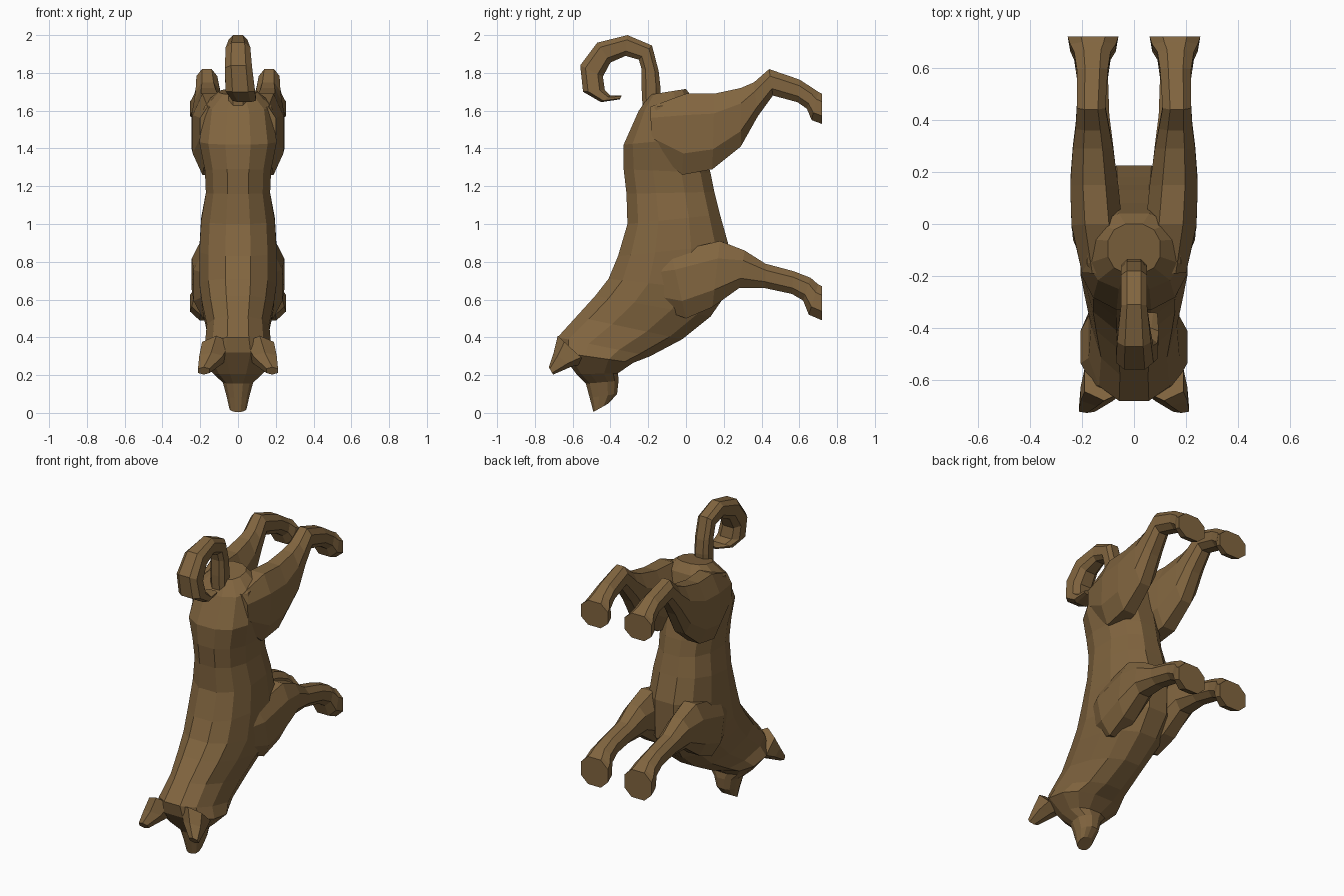
import bpy, bmesh
from math import cos, sin, pi, copysign

fur = bpy.data.materials.new("brown_fur")
fur.diffuse_color = (0.22, 0.13, 0.05, 1)


def loft(name, stations, sides, side=1, power=0.85):
    """Station: (y1, z1, y2, z2, x_inner, x_outer) - ring between two profile points."""
    bm = bmesh.new()
    peak = cos(pi / sides) ** power
    rings = []
    for y1, z1, y2, z2, xi, xo in stations:
        ring = []
        for k in range(sides):
            a = 2 * pi * (k + 0.5) / sides
            c = copysign(abs(cos(a)) ** power, cos(a)) / peak
            s = copysign(abs(sin(a)) ** power, sin(a)) / peak
            x = (xi + xo) / 2 + c * (xo - xi) / 2
            t = (1 + s) / 2
            ring.append(bm.verts.new((side * x, y1 + (y2 - y1) * t, z1 + (z2 - z1) * t)))
        rings.append(ring)
    for a, b in zip(rings, rings[1:]):
        for k in range(sides):
            j = (k + 1) % sides
            bm.faces.new((a[k], a[j], b[j], b[k]))
    bm.faces.new(rings[0])
    bm.faces.new(rings[-1])
    bmesh.ops.recalc_face_normals(bm, faces=bm.faces)
    me = bpy.data.meshes.new(name)
    bm.to_mesh(me)
    bm.free()
    me.materials.append(fur)
    ob = bpy.data.objects.new(name, me)
    bpy.context.collection.objects.link(ob)
    return ob


def sym(rows):
    return [(a, b, c, d, -w, w) for a, b, c, d, w in rows]


# Torso, neck, head and muzzle, from rump down to nose
body = loft("dog_body", sym([
    (-0.19, 1.685, 0.00, 1.715, 0.10),
    (-0.25, 1.60, 0.04, 1.66, 0.18),
    (-0.33, 1.42, 0.08, 1.46, 0.205),
    (-0.33, 1.29, 0.13, 1.27, 0.175),
    (-0.315, 1.16, 0.15, 1.17, 0.17),
    (-0.31, 1.00, 0.18, 1.05, 0.195),
    (-0.36, 0.83, 0.225, 0.89, 0.205),
    (-0.41, 0.71, 0.22, 0.64, 0.205),
    (-0.48, 0.62, 0.13, 0.51, 0.19),
    (-0.58, 0.51, -0.02, 0.39, 0.165),
    (-0.68, 0.40, -0.19, 0.30, 0.175),
    (-0.665, 0.32, -0.28, 0.265, 0.205),
    (-0.58, 0.205, -0.36, 0.21, 0.13),
    (-0.53, 0.155, -0.357, 0.17, 0.08),
    (-0.51, 0.08, -0.365, 0.10, 0.06),
    (-0.49, 0.005, -0.41, 0.05, 0.045),
]), 12)

front_leg = [
    (-0.24, 0.80, -0.16, 0.56, 0.06, 0.17),
    (-0.08, 0.85, 0.00, 0.50, 0.05, 0.235),
    (0.18, 0.91, 0.14, 0.56, 0.065, 0.245),
    (0.31, 0.86, 0.28, 0.66, 0.08, 0.235),
    (0.42, 0.79, 0.42, 0.66, 0.095, 0.22),
    (0.57, 0.75, 0.56, 0.63, 0.10, 0.22),
    (0.66, 0.715, 0.62, 0.595, 0.09, 0.23),
    (0.70, 0.68, 0.65, 0.52, 0.07, 0.245),
    (0.72, 0.67, 0.72, 0.49, 0.06, 0.255)]
hind_leg = [
    (-0.19, 1.62, -0.18, 1.40, 0.05, 0.20),
    (0.00, 1.69, -0.02, 1.26, 0.045, 0.24),
    (0.15, 1.69, 0.14, 1.29, 0.06, 0.245),
    (0.29, 1.72, 0.29, 1.41, 0.08, 0.235),
    (0.36, 1.75, 0.38, 1.57, 0.095, 0.225),
    (0.44, 1.82, 0.46, 1.68, 0.11, 0.22),
    (0.60, 1.765, 0.59, 1.645, 0.10, 0.22),
    (0.67, 1.72, 0.64, 1.61, 0.09, 0.23),
    (0.70, 1.70, 0.665, 1.55, 0.07, 0.245),
    (0.72, 1.69, 0.72, 1.53, 0.06, 0.255)]
ear = [
    (-0.67, 0.40, -0.53, 0.27, 0.04, 0.19),
    (-0.695, 0.315, -0.61, 0.25, 0.08, 0.205),
    (-0.725, 0.24, -0.705, 0.205, 0.15, 0.212)]
# Curled tail, drifting sideways toward its tip
tail = [
    (-0.14, 1.62, -0.23, 1.62, -0.05, 0.05),
    (-0.135, 1.72, -0.235, 1.72, -0.05, 0.05),
    (-0.145, 1.81, -0.235, 1.82, -0.05, 0.05),
    (-0.18, 1.945, -0.25, 1.87, -0.05, 0.05),
    (-0.31, 2.00, -0.32, 1.89, -0.05, 0.05),
    (-0.47, 1.96, -0.40, 1.855, -0.065, 0.065),
    (-0.56, 1.84, -0.44, 1.78, -0.07, 0.075),
    (-0.545, 1.70, -0.43, 1.71, -0.065, 0.09),
    (-0.45, 1.645, -0.40, 1.68, -0.03, 0.095),
    (-0.35, 1.66, -0.34, 1.68, 0.02, 0.09)]

parts = [loft("tail", tail, 8, power=0.7)]
for s in (1, -1):
    parts += [loft("front_leg", front_leg, 8, s),
              loft("hind_leg", hind_leg, 8, s),
              loft("ear", ear, 6, s)]

# Fuse all parts into one skin
for p in parts:
    m = body.modifiers.new("fuse", 'BOOLEAN')
    m.operation = 'UNION'
    m.solver = 'EXACT'
    m.object = p
fused = bpy.data.meshes.new_from_object(
    body.evaluated_get(bpy.context.evaluated_depsgraph_get()))
body.modifiers.clear()
body.data = fused
for p in parts:
    bpy.data.objects.remove(p)
